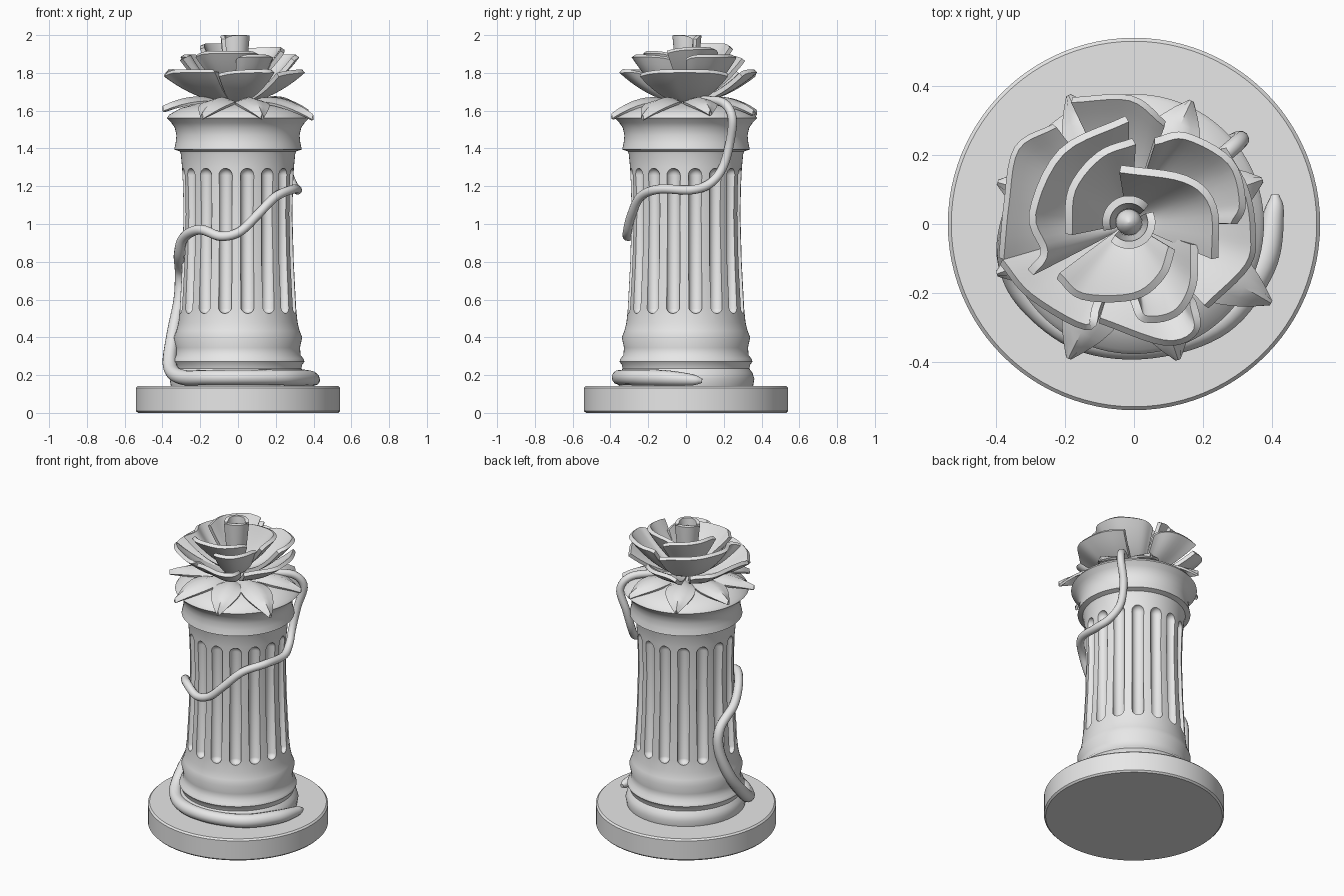
import bpy, bmesh, math
from mathutils import Vector

cube = bpy.data.objects.get("Cube")
if cube:
    bpy.data.objects.remove(cube)

stone = bpy.data.materials.new("light_grey")
stone.use_nodes = True
GREY = (0.8, 0.8, 0.8, 1)
stone.diffuse_color = GREY
stone.node_tree.nodes["Principled BSDF"].inputs["Base Color"].default_value = GREY


def new_object(name, data):
    ob = bpy.data.objects.new(name, data)
    bpy.context.collection.objects.link(ob)
    data.materials.append(stone)
    return ob


def mesh_object(name, bm):
    bmesh.ops.recalc_face_normals(bm, faces=bm.faces)
    mesh = bpy.data.meshes.new(name)
    bm.to_mesh(mesh)
    bm.free()
    return new_object(name, mesh)


def activate(ob):
    bpy.ops.object.select_all(action='DESELECT')
    ob.select_set(True)
    bpy.context.view_layer.objects.active = ob


def finish(ob, angle=35):
    """Apply the modifiers, then shade smooth with sharp creases."""
    activate(ob)
    for m in list(ob.modifiers):
        bpy.ops.object.modifier_apply(modifier=m.name)
    bpy.ops.object.shade_smooth_by_angle(angle=math.radians(angle))


def lathe(bm, profile, segments, centre=(0, 0)):
    """Revolve (radius, height) points into a closed solid."""
    rings = []
    for r, z in profile:
        ring = []
        for i in range(segments):
            a = math.tau * i / segments
            ring.append(bm.verts.new((centre[0] + r * math.cos(a), centre[1] + r * math.sin(a), z)))
        rings.append(ring)
    for low, high in zip(rings, rings[1:]):
        for i in range(segments):
            j = (i + 1) % segments
            bm.faces.new((low[i], low[j], high[j], high[i]))
    bm.faces.new(rings[0][::-1])
    bm.faces.new(rings[-1])


def smooth_path(points, steps):
    """Catmull-Rom curve through points of any dimension."""
    pts = [Vector(p) for p in points]
    pts = [2 * pts[0] - pts[1]] + pts + [2 * pts[-1] - pts[-2]]
    out = []
    for a, b, c, d in zip(pts, pts[1:], pts[2:], pts[3:]):
        for k in range(steps):
            t = k / steps
            out.append(0.5 * (2 * b + (c - a) * t + (2 * a - 5 * b + 4 * c - d) * t ** 2
                              + (3 * b - a - 3 * c + d) * t ** 3))
    return out + [pts[-2]]


def sheet(name, rows, thickness):
    """Skin rows of points and give the skin a thickness."""
    bm = bmesh.new()
    grid = [[bm.verts.new(p) for p in row] for row in rows]
    for r0, r1 in zip(grid, grid[1:]):
        for i in range(len(r0) - 1):
            bm.faces.new((r0[i], r0[i + 1], r1[i + 1], r1[i]))
    ob = mesh_object(name, bm)
    mod = ob.modifiers.new("thickness", 'SOLIDIFY')
    mod.thickness = thickness
    mod.offset = 0
    finish(ob, 40)


# Round base plate with a small bevel
bm = bmesh.new()
lathe(bm, [(0.53, 0), (0.54, 0.01), (0.54, 0.133), (0.53, 0.143)], 96)
finish(mesh_object("base_plate", bm))

# Column: foot mouldings, shaft, capital and domed top
bm = bmesh.new()
lathe(bm, [(0.355, 0.14), (0.362, 0.18), (0.352, 0.212), (0.335, 0.235), (0.34, 0.255),
           (0.352, 0.272), (0.346, 0.288), (0.332, 0.305), (0.328, 0.345), (0.34, 0.4),
           (0.326, 0.435), (0.315, 0.48), (0.308, 0.55), (0.295, 0.8), (0.288, 1.05),
           (0.291, 1.2), (0.296, 1.3), (0.303, 1.37), (0.308, 1.385), (0.338, 1.395),
           (0.33, 1.43), (0.326, 1.47), (0.335, 1.51), (0.352, 1.535), (0.377, 1.56),
           (0.365, 1.578), (0.3, 1.615), (0.2, 1.64), (0.03, 1.65)], 96)
column = mesh_object("column", bm)

# Rounded flutes cut around the shaft
bm = bmesh.new()
FLUTES, R, LOW, HIGH = 16, 0.037, 0.525, 1.295
arc = [math.radians(a) for a in range(-85, 86, 17)]
capsule = [(R * math.cos(a), (LOW + R if a < 0 else HIGH - R) + R * math.sin(a)) for a in arc]
for i in range(FLUTES):
    a = math.radians(-80.5) + math.tau * i / FLUTES
    lathe(bm, capsule, 16, (0.299 * math.cos(a), 0.299 * math.sin(a)))
cutter = mesh_object("flute_cutter", bm)
cutter.hide_render = True
cut = column.modifiers.new("flutes", 'BOOLEAN')
cut.operation = 'DIFFERENCE'
cut.solver = 'EXACT'
cut.object = cutter
finish(column)
bpy.data.objects.remove(cutter)

# Stem winding down the column: x, y, z, radius
stem = [(0.02, 0.02, 1.655, 0.024), (0.14, 0.1, 1.655, 0.024), (0.26, 0.2, 1.64, 0.024),
        (0.31, 0.245, 1.56, 0.024), (0.275, 0.23, 1.42, 0.024), (0.265, 0.19, 1.29, 0.024),
        (0.29, 0.12, 1.21, 0.024), (0.315, 0.02, 1.18, 0.024), (0.295, -0.14, 1.185, 0.024),
        (0.2, -0.24, 1.145, 0.024), (0.1, -0.29, 1.045, 0.024), (0.01, -0.31, 0.96, 0.024),
        (-0.09, -0.305, 0.935, 0.025), (-0.2, -0.25, 0.97, 0.026), (-0.285, -0.14, 0.93, 0.027),
        (-0.312, -0.05, 0.84, 0.028), (-0.305, 0.08, 0.74, 0.03), (-0.31, 0.095, 0.6, 0.032),
        (-0.345, 0.03, 0.41, 0.035), (-0.36, -0.1, 0.25, 0.038), (-0.3, -0.22, 0.19, 0.04),
        (-0.15, -0.33, 0.188, 0.04), (0.05, -0.35, 0.188, 0.04), (0.25, -0.28, 0.188, 0.042),
        (0.37, -0.12, 0.185, 0.042), (0.405, 0.03, 0.175, 0.03), (0.41, 0.085, 0.17, 0.012)]
path = smooth_path(stem, 8)
curve = bpy.data.curves.new("stem", 'CURVE')
curve.dimensions = '3D'
curve.bevel_depth = 1
curve.bevel_resolution = 4
curve.use_fill_caps = True
spline = curve.splines.new('POLY')
spline.points.add(len(path) - 1)
for p, v in zip(spline.points, path):
    p.co = (v[0], v[1], v[2], 1)
    p.radius = v[3]
stem_ob = new_object("stem", curve)
activate(stem_ob)
bpy.ops.object.convert(target='MESH')
finish(stem_ob)

# Pointed sepals drooping over the dome: direction, length, tip height
sepals = [(-30, 0.455, 1.575), (-72, 0.41, 1.58), (-116, 0.43, 1.58), (-160, 0.42, 1.62),
          (163, 0.41, 1.62), (117, 0.415, 1.6), (65, 0.39, 1.6), (19, 0.39, 1.6)]
for n, (deg, length, tip) in enumerate(sepals):
    a = math.radians(deg)
    out, side = Vector((math.cos(a), math.sin(a), 0)), Vector((-math.sin(a), math.cos(a), 0))
    rows = []
    for k in range(9):
        t = k / 8
        half = 0.085 * math.sin(math.pi * (0.15 + 0.85 * t) ** 1.1) + 0.003
        z = 1.655 + 0.08 * t - (0.08 + 1.655 - tip) * t ** 2
        mid = out * (0.1 + (length - 0.1) * t)
        rows.append([mid + side * (half * u) + Vector((0, 0, z - 0.025 * abs(u)))
                     for u in (-1, -0.5, 0, 0.5, 1)])
    sheet(f"sepal_{n + 1}", rows, 0.014)

# Rose petals: bowl-shaped sheets from the heart out to a rim line
HEART = Vector((-0.015, 0.005))


def petal(name, rim, top, foot, start=0.12, power=2.0, thickness=0.024):
    line = smooth_path(rim, 5)
    rows = []
    for k in range(11):
        f = start + (1 - start) * k / 10
        row = []
        for i, p in enumerate(line):
            edge = abs(2 * i / (len(line) - 1) - 1)
            xy = HEART + (p - HEART) * f
            row.append((xy.x, xy.y, foot + (top - 0.02 * edge ** 4 - foot) * f ** power))
        rows.append(row)
    sheet(name, rows, thickness)


outer = [[(-0.18, 0.36), (-0.01, 0.365), (0.09, 0.29)],
         [(0.26, 0.22), (0.325, 0.1), (0.345, -0.02), (0.33, -0.12), (0.21, -0.24)],
         [(-0.1, -0.28), (0.09, -0.345), (0.18, -0.31), (0.17, -0.22)],
         [(-0.385, -0.11), (-0.3, -0.21), (-0.14, -0.3), (-0.11, -0.24)],
         [(-0.385, -0.1), (-0.37, 0.06), (-0.34, 0.22), (-0.23, 0.285)]]
for n, rim in enumerate(outer):
    petal(f"outer_petal_{n + 1}", rim, 1.81, 1.65)

middle = [[(-0.3, -0.14), (-0.26, -0.08), (-0.295, 0.03), (-0.21, 0.21), (-0.02, 0.305)],
          [(0.06, 0.24), (0.15, 0.255), (0.28, 0.18), (0.315, 0.06), (0.29, 0)],
          [(0, -0.22), (0.03, -0.275), (0.12, -0.26), (0.17, -0.18), (0.175, -0.06)]]
for n, rim in enumerate(middle):
    petal(f"middle_petal_{n + 1}", rim, 1.89, 1.67)

inner = [[(-0.19, -0.03), (-0.18, 0.1), (-0.1, 0.2), (0, 0.24)],
         [(-0.04, 0.16), (0.15, 0.13), (0.23, 0.05), (0.235, -0.1)],
         [(-0.22, -0.15), (-0.15, -0.21), (0, -0.21), (0.08, -0.15), (0.11, -0.07)]]
for n, (rim, top) in enumerate(zip(inner, (1.95, 1.93, 1.91))):
    petal(f"inner_petal_{n + 1}", rim, top, 1.7, power=1.6)

# Rolled bud of two curled petals around a pointed heart
for n, first in enumerate((40, 225)):
    rim = [HEART + Vector((math.cos(math.radians(first + d)), math.sin(math.radians(first + d)))) * 0.066
           for d in range(0, 161, 20)]
    petal(f"bud_petal_{n + 1}", rim, 2.0, 1.5, start=0.75, power=1.5, thickness=0.022)
bm = bmesh.new()
lathe(bm, [(0.035, 1.7), (0.038, 1.93), (0.03, 1.955), (0.015, 1.972), (0.002, 1.98)], 20, HEART)
finish(mesh_object("bud_heart", bm))
